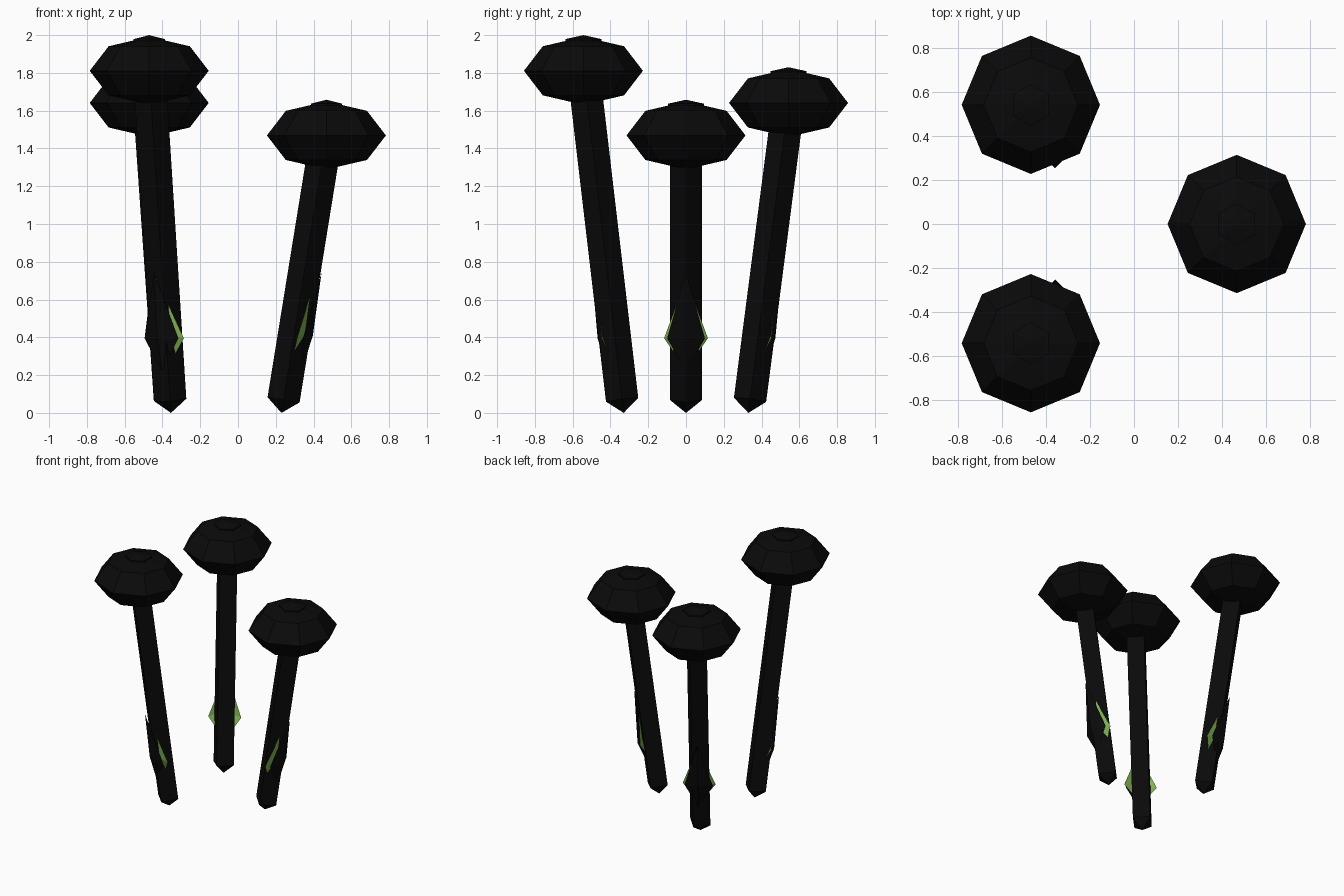
import bpy, bmesh, math
from mathutils import Vector

if "Cube" in bpy.data.objects:
    bpy.data.objects.remove(bpy.data.objects["Cube"])


def material(name, rgb):
    m = bpy.data.materials.new(name)
    m.diffuse_color = (*rgb, 1)
    m.use_nodes = True
    m.node_tree.nodes["Principled BSDF"].inputs["Base Color"].default_value = m.diffuse_color
    return m


BLACK = material("black", (0.003, 0.003, 0.003))
GREEN = material("green", (0.22, 0.45, 0.09))


def add_object(name, bm, mat):
    me = bpy.data.meshes.new(name)
    bm.to_mesh(me)
    bm.free()
    me.materials.append(mat)
    ob = bpy.data.objects.new(name, me)
    bpy.context.collection.objects.link(ob)
    return ob


def lathe(name, profile, sides, start, mat):
    """Low-poly revolved solid; profile runs bottom to top, radius 0 = tip."""
    bm = bmesh.new()
    rings = []
    for r, z in profile:
        n = 1 if r == 0 else sides
        rings.append([bm.verts.new((r * math.cos(start + math.tau * i / sides),
                                    r * math.sin(start + math.tau * i / sides), z))
                      for i in range(n)])
    for a, b in zip(rings, rings[1:]):
        for i in range(sides):
            j = (i + 1) % sides
            quad = [a[i % len(a)], a[j % len(a)], b[j % len(b)], b[i % len(b)]]
            bm.faces.new(list(dict.fromkeys(quad)))
    bmesh.ops.recalc_face_normals(bm, faces=bm.faces)
    return add_object(name, bm, mat)


def leaf(name, base, head, half, side, spine, bottom, tip, mat):
    """Kite folded along its spine; points are (offset from stem axis, height)."""
    out = Vector((head.x - base.x, head.y - base.y, 0)).normalized()
    across = Vector((-out.y, out.x, 0))

    def point(p, s=0):
        axis = base.lerp(head, p[1] / head.z)
        return axis + out * p[0] + across * s

    bm = bmesh.new()
    b, t, m = (bm.verts.new(point(p)) for p in (bottom, tip, spine))
    for s in (-1, 1):
        v = bm.verts.new(point(side, s * half))
        for tri in ((b, v, m), (m, v, t)):
            bm.faces.new(tri if s > 0 else tri[::-1])
    for f in bm.faces:
        f.normal_update()
        if f.normal.dot(out) < 0:
            f.normal_flip()
    return add_object(name, bm, mat)


flowers = {
    "front": (Vector((-0.355, -0.33, 0)), Vector((-0.47, -0.543, 1.811))),
    "back": (Vector((-0.355, 0.33, 0)), Vector((-0.47, 0.543, 1.641))),
    "right": (Vector((0.23, 0, 0)), Vector((0.468, 0, 1.469))),
}

for name, (base, head) in flowers.items():
    # leaning four-sided stem with pointed foot
    axis = head - base
    stem = lathe(name + "_stem", [(0, 0), (0.086, 0.07), (0.086, axis.length), (0, axis.length + 0.06)],
                 4, 0, BLACK)
    stem.location = base
    stem.rotation_mode = 'QUATERNION'
    stem.rotation_quaternion = Vector((0, 0, 1)).rotation_difference(axis)

    # flattened eight-sided head
    cap = lathe(name + "_head", [(0, -0.18), (0.215, -0.13), (0.315, 0), (0.215, 0.13), (0, 0.18)],
                8, 0, BLACK)
    cap.location = head

    # small six-sided button on top
    button = lathe(name + "_button", [(0, 0.1), (0.095, 0.12), (0.095, 0.168), (0, 0.189)],
                   6, math.pi / 2, BLACK)
    button.location = head

    # green leaf with a dark outer shell
    leaf(name + "_leaf", base, head, 0.116, (0.018, 0.395), (0.07, 0.42),
         (0.012, 0.23), (0.065, 0.71), GREEN)
    leaf(name + "_leaf_shell", base, head, 0.10, (0.05, 0.395), (0.10, 0.41),
         (0.07, 0.22), (0.092, 0.745), BLACK)
